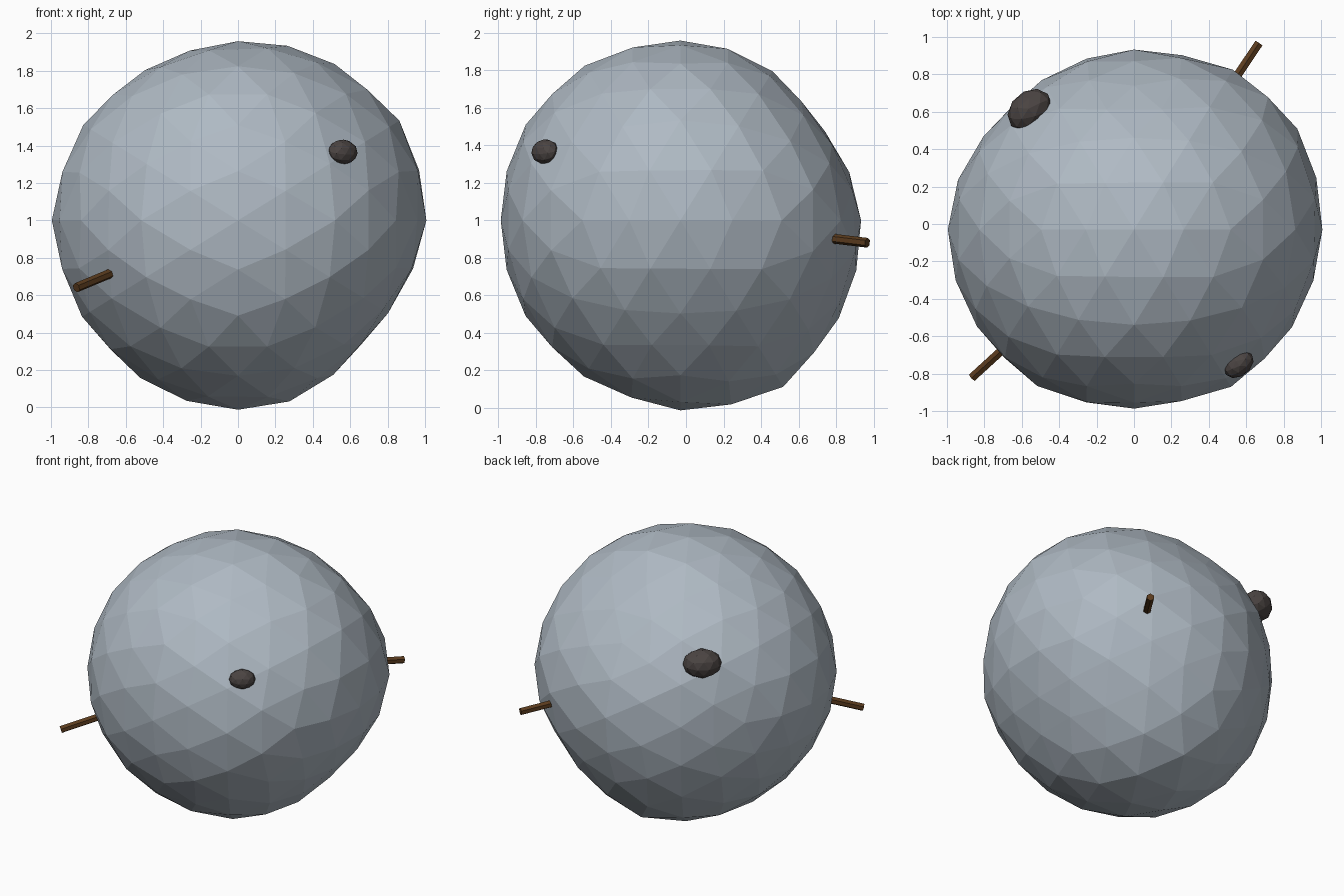
import bpy, bmesh, math
from mathutils import Vector, Matrix

cube = bpy.data.objects.get("Cube")
if cube:
    bpy.data.objects.remove(cube, do_unlink=True)

CENTRE = Vector((0, -0.03, 1.0))


def material(name, colour):
    mat = bpy.data.materials.new(name)
    mat.use_nodes = True
    mat.diffuse_color = (*colour, 1)
    mat.node_tree.nodes["Principled BSDF"].inputs["Base Color"].default_value = (*colour, 1)
    return mat


snow = material("pale blue grey", (0.43, 0.49, 0.55))
coal = material("charcoal", (0.07, 0.058, 0.055))
bark = material("brown bark", (0.105, 0.045, 0.013))


def add_object(name, bm, mat):
    mesh = bpy.data.meshes.new(name)
    bm.to_mesh(mesh)
    bm.free()
    mesh.materials.append(mat)
    obj = bpy.data.objects.new(name, mesh)
    bpy.context.collection.objects.link(obj)
    return obj


def unit_ball(levels):
    """Faceted unit ball, split and pushed out to the sphere at every level."""
    bm = bmesh.new()
    bmesh.ops.create_icosphere(bm, subdivisions=1, radius=1)
    for level in range(levels):
        bmesh.ops.subdivide_edges(bm, edges=bm.edges[:], cuts=1, use_grid_fill=True)
        for v in bm.verts:
            v.co.normalize()
    # Turn it so that an edge, not a corner, lies on top
    tilt = math.atan(2) / 2
    bmesh.ops.rotate(bm, verts=bm.verts[:], matrix=Matrix.Rotation(-tilt, 3, "Y"))
    return bm


def outward_frame(direction):
    """Matrix with x level, y up the surface and z pointing outward."""
    out = Vector(direction).normalized()
    side = Vector((0, 0, 1)).cross(out).normalized()
    return Matrix((side, out.cross(side), out)).transposed()


# Hand-packed ball: gentle bumps and dents on a faceted sphere
BUMPS = [
    ((1, 0, 0), 0.025), ((-1, 0, 0), 0.025),
    ((0.85, 0, 0.5), 0.035), ((0.75, 0, -0.66), -0.045),
    ((-0.4, 0, 0.92), -0.03), ((0, 0.5, -0.86), 0.065),
    ((0, 0.8, 0.6), -0.07), ((0.75, 0.66, 0), 0.055),
    ((-0.7, 0.7, 0), -0.04), ((0.2, -0.97, 0), -0.025),
    ((0.6, -0.8, 0), 0.03), ((-0.6, -0.7, -0.1), 0.015),
    ((0.3, 0, -0.95), 0.03), ((-0.4, 0, -0.9), 0.015),
]
ball = unit_ball(2)
for v in ball.verts:
    n = v.co.normalized()
    radius = 0.972 + sum(a * math.exp(10 * (n.dot(Vector(d).normalized()) - 1)) for d, a in BUMPS)
    v.co = CENTRE + n * radius
add_object("packed_ball", ball, snow)


# Pebbles stuck in the surface
def pebble(name, direction, distance, size):
    bm = unit_ball(1)
    frame = outward_frame(direction)
    centre = CENTRE + Vector(direction).normalized() * distance
    for v in bm.verts:
        v.co = centre + frame @ Vector([c * s for c, s in zip(v.co, size)])
    add_object(name, bm, coal)


pebble("back_pebble", (-0.55, 0.63, 0.42), 0.95, (0.13, 0.1, 0.1))
pebble("front_pebble", (0.575, -0.74, 0.375), 0.985, (0.088, 0.068, 0.06))


# Twigs poking straight out
def twig(name, direction, inner, outer):
    bm = bmesh.new()
    bmesh.ops.create_cone(bm, cap_ends=True, segments=6, radius1=0.026,
                          radius2=0.026, depth=outer - inner)
    frame = outward_frame(direction)
    middle = CENTRE + Vector(direction).normalized() * (inner + outer) / 2
    for v in bm.verts:
        v.co = middle + frame @ v.co
    add_object(name, bm, bark)


twig("front_twig", (-0.865, -0.79, -0.36), 0.82, 1.225)
twig("back_twig", (0.67, 1.0, -0.12), 0.82, 1.205)
